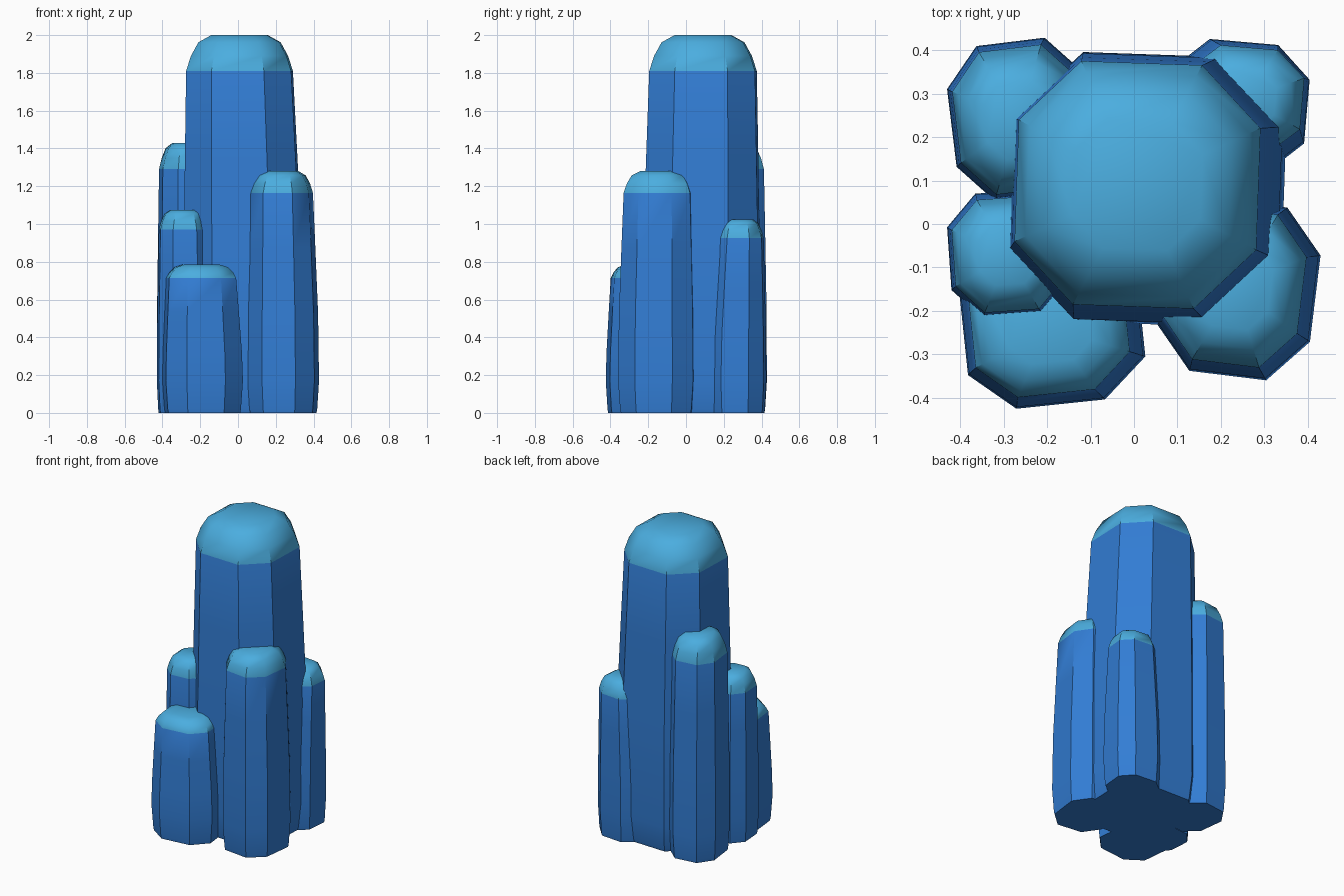
import bpy, bmesh, math

if "Cube" in bpy.data.objects:
    bpy.data.objects.remove(bpy.data.objects["Cube"])


def material(name, rgb):
    m = bpy.data.materials.new(name)
    m.diffuse_color = (*rgb, 1)
    m.use_nodes = True
    m.node_tree.nodes["Principled BSDF"].inputs["Base Color"].default_value = m.diffuse_color
    return m


BODY = material("deep blue stone", (0.032, 0.205, 0.66))
CAP = material("light blue stone", (0.07, 0.42, 0.74))


def column(name, low, high, cap_z, top_z, turn, cut=0.5):
    """Octagonal pillar; low and high are (x, y, half width, half depth)."""
    rise = top_z - cap_z
    # (height, blend from low to high, scale)
    rings = [(0.0, 0.0, 0.93), (0.02, 0.0, 0.95), (0.17, 0.0, 1.0),
             (0.45 * cap_z, 0.15, 1.0), (0.75 * cap_z, 0.6, 1.0),
             (cap_z, 1.0, 1.0), (cap_z + 0.42 * rise, 1.0, 0.91),
             (cap_z + 0.8 * rise, 1.0, 0.77), (top_z, 1.0, 0.53)]
    outline = [(1, -cut), (1, cut), (cut, 1), (-cut, 1),
               (-1, cut), (-1, -cut), (-cut, -1), (cut, -1)]
    a = math.radians(turn)
    bm = bmesh.new()
    loops = []
    for z, t, s in rings:
        cx, cy, hx, hy = (p + (q - p) * t for p, q in zip(low, high))
        loop = []
        for u, v in outline:
            x, y = u * hx * s, v * hy * s
            loop.append(bm.verts.new((cx + x * math.cos(a) - y * math.sin(a),
                                      cy + x * math.sin(a) + y * math.cos(a), z)))
        loops.append(loop)
    # Side walls, lighter above the cap line
    for k in range(len(loops) - 1):
        for i in range(8):
            j = (i + 1) % 8
            f = bm.faces.new((loops[k][i], loops[k][j],
                              loops[k + 1][j], loops[k + 1][i]))
            f.material_index = 1 if k >= 5 else 0
    # Base and crown
    bm.faces.new(loops[0][::-1])
    bm.faces.new(loops[-1]).material_index = 1
    me = bpy.data.meshes.new(name)
    bm.to_mesh(me)
    bm.free()
    me.materials.append(BODY)
    me.materials.append(CAP)
    ob = bpy.data.objects.new(name, me)
    bpy.context.collection.objects.link(ob)
    bpy.ops.object.select_all(action='DESELECT')
    ob.select_set(True)
    bpy.context.view_layer.objects.active = ob
    bpy.ops.object.shade_smooth_by_angle(angle=math.radians(40))


# Tall central pillar
column("central_pillar", (0.03, 0.08, 0.315, 0.31), (0.008, 0.09, 0.278, 0.28),
       1.81, 2.0, -2)
# Surrounding shorter pillars
column("front_right_pillar", (0.24, -0.15, 0.178, 0.20),
       (0.232, -0.145, 0.155, 0.177), 1.165, 1.28, -7)
column("front_left_pillar", (-0.187, -0.238, 0.205, 0.177),
       (-0.195, -0.235, 0.178, 0.155), 0.715, 0.785, 6)
column("middle_left_pillar", (-0.285, -0.07, 0.14, 0.145),
       (-0.29, -0.07, 0.125, 0.13), 0.97, 1.075, 4)
column("back_left_pillar", (-0.262, 0.24, 0.158, 0.18),
       (-0.265, 0.24, 0.144, 0.165), 1.29, 1.43, 7)
column("back_right_pillar", (0.24, 0.272, 0.158, 0.147),
       (0.255, 0.288, 0.132, 0.118), 0.925, 1.025, -5)
